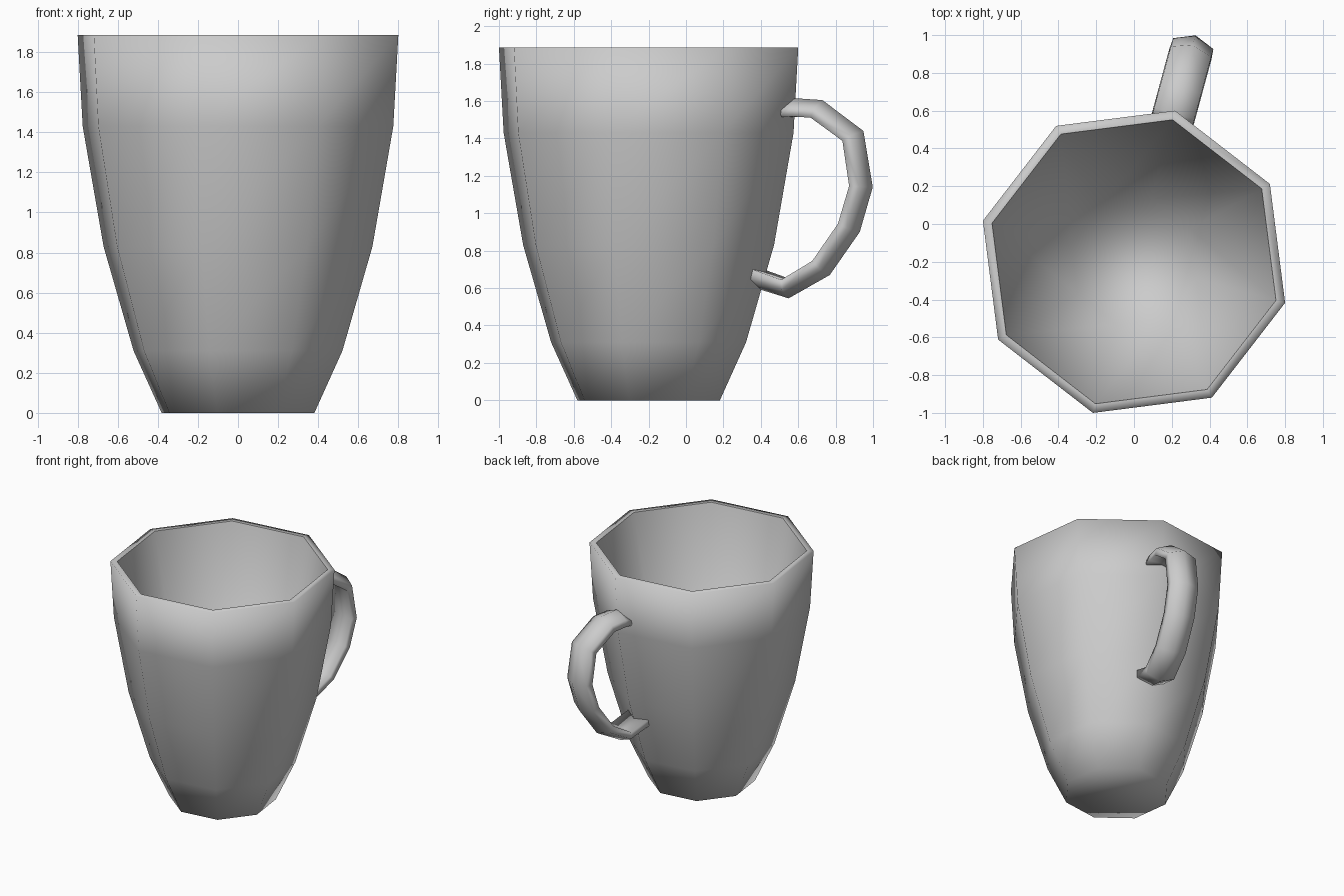
import bpy
import bmesh
from math import cos, sin, pi, radians
from mathutils import Vector

old = bpy.data.objects.get("Cube")
if old:
    bpy.data.objects.remove(old, do_unlink=True)

SIDES = 8
TURN = radians(74.8)      # direction of the handle, through one corner of the cup
CENTRE_Y = -0.2

clay = bpy.data.materials.new("grey ceramic")
clay.use_nodes = True
GREY = (0.6, 0.6, 0.6, 1)
clay.diffuse_color = GREY
clay.node_tree.nodes["Principled BSDF"].inputs["Base Color"].default_value = GREY


def place(u, t, z):
    """Point at distance u along the handle direction, t across it."""
    return (u * cos(TURN) + t * sin(TURN),
            CENTRE_Y + u * sin(TURN) - t * cos(TURN), z)


def loft(name, rings, cap_start=True, cap_end=True, crease=pi):
    """Skin a row of closed rings; edges bent more than crease stay sharp."""
    bm = bmesh.new()
    rows = [[bm.verts.new(p) for p in ring] for ring in rings]
    n = len(rows[0])
    for a, b in zip(rows, rows[1:]):
        for i in range(n):
            j = (i + 1) % n
            bm.faces.new((a[i], a[j], b[j], b[i]))
    if cap_start:
        bm.faces.new(rows[0][::-1])
    if cap_end:
        bm.faces.new(rows[-1])
    for f in bm.faces:
        f.smooth = True
    for e in bm.edges:
        e.smooth = e.calc_face_angle(0) < crease
    mesh = bpy.data.meshes.new(name)
    bm.to_mesh(mesh)
    bm.free()
    mesh.materials.append(clay)
    obj = bpy.data.objects.new(name, mesh)
    bpy.context.collection.objects.link(obj)


def lathe(profile):
    """Turn a radius and height profile into octagonal rings."""
    angles = [i * 2 * pi / SIDES for i in range(SIDES)]
    # place() mirrors the turning direction, so go backwards
    return [[place(r * cos(a), -r * sin(a), z) for a in angles] for r, z in profile]


# Cup: outside with the rim, then the plain tapered inside
loft("cup_outside", lathe([(0.395, 0), (0.54, 0.31), (0.695, 0.83), (0.803, 1.43),
                           (0.829, 1.885), (0.779, 1.885)]), cap_end=False)
loft("cup_inside", lathe([(0.779, 1.885), (0.345, 0.08)]), cap_start=False)

# Handle: ridge line along the outside, with a ridged strap as section
ridge = [Vector(p) for p in (
    (0.735, 1.575), (0.807, 1.615), (0.963, 1.605), (1.19, 1.44), (1.242, 1.14),
    (1.17, 0.9), (1.004, 0.67), (0.776, 0.545), (0.575, 0.605))]
section = [(0, 0), (-0.11, 0.045), (-0.115, 0.1), (0.115, 0.1), (0.11, 0.045)]
rings = []
for i, p in enumerate(ridge):
    back = (p - ridge[max(i - 1, 0)]).normalized()
    ahead = (ridge[min(i + 1, len(ridge) - 1)] - p).normalized()
    along = (back + ahead).normalized()
    inward = Vector((along.y, -along.x))
    depth = 0.7 if i == 0 else 1
    rings.append([place(p.x + inward.x * d * depth, t, p.y + inward.y * d * depth)
                  for t, d in section])
loft("handle", rings, crease=radians(55))
